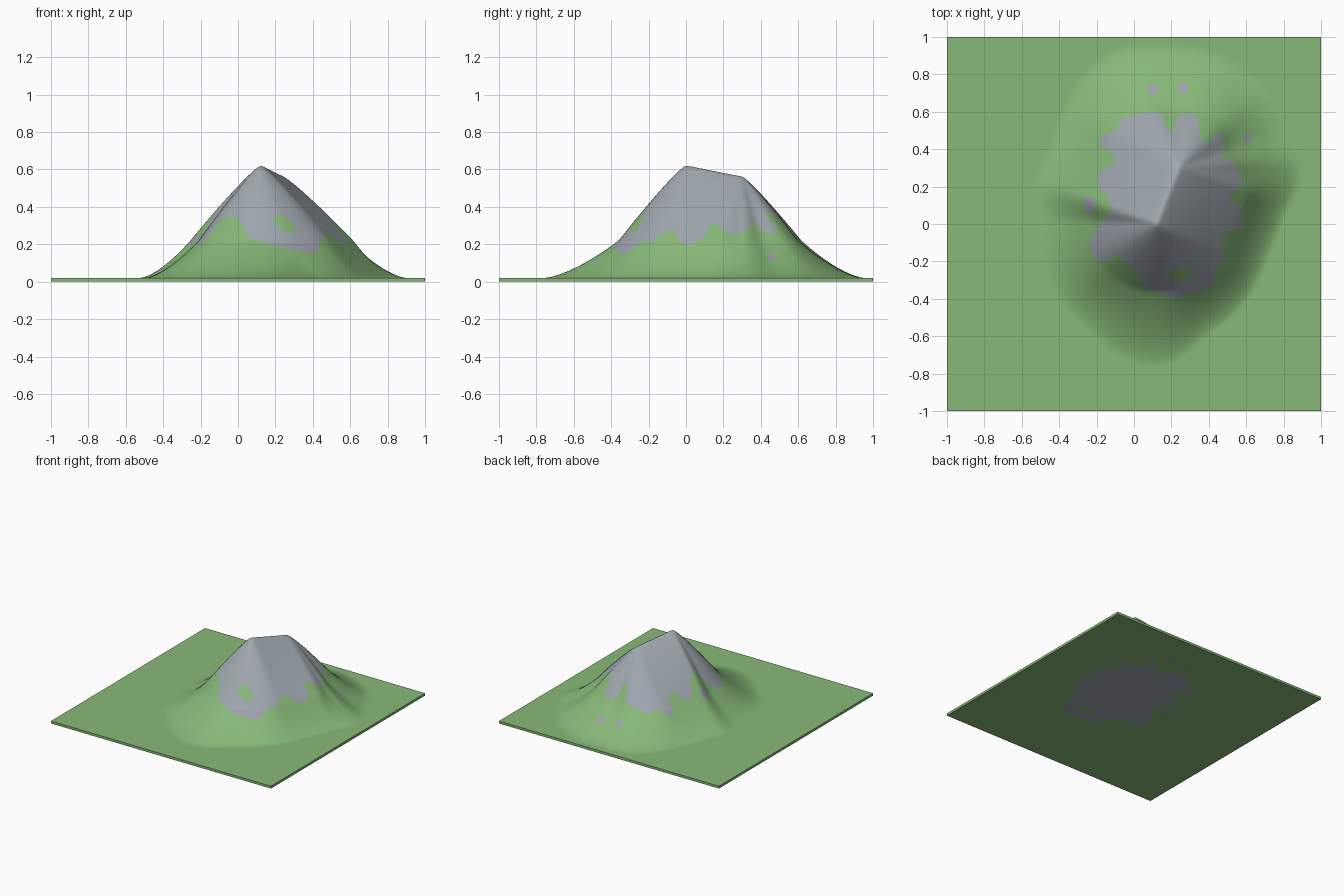
import bpy, bmesh, math

if "Cube" in bpy.data.objects:
    bpy.data.objects.remove(bpy.data.objects["Cube"])

N = 180                       # grid cells per side
BASE = 0.02                   # slab thickness
# summit ridge runs between these two points
A, B = (0.12, 0.0), (0.24, 0.30)
# direction in degrees, radius of the 0.22 contour, radius of the foot
SLOPES = [(0, .35, .66), (22, .30, .60), (48, .33, .62), (90, .30, .65),
          (125, .36, .72), (158, .40, .68), (180, .33, .62), (225, .36, .66),
          (270, .36, .76), (300, .37, .64), (338, .40, .62), (360, .35, .66)]
# ragged edge of the bare rock, seen from above
ROCK = [(.58, .21), (.49, .14), (.58, .09), (.58, .02), (.55, -.03), (.47, -.06),
        (.47, -.14), (.48, -.20), (.44, -.21), (.42, -.33), (.35, -.36), (.20, -.40),
        (.12, -.36), (.06, -.36), (.04, -.30), (-.02, -.21), (-.10, -.16), (-.14, -.20),
        (-.20, -.20), (-.24, -.11), (-.18, 0), (-.12, .06), (-.14, .16), (-.19, .18),
        (-.20, .28), (-.10, .32), (-.10, .37), (-.18, .41), (-.18, .47), (-.09, .50),
        (-.07, .57), (.03, .59), (.14, .61), (.17, .50), (.21, .50), (.23, .59),
        (.33, .59), (.35, .50), (.38, .42), (.46, .50), (.49, .41), (.45, .35),
        (.53, .34), (.57, .26)]
# loose stones (x, y, rx, ry) and one grassy hollow in the rock
STONES = [(.10, .72, .028, .028), (.26, .73, .028, .028),
          (-.24, .10, .03, .045), (.605, .455, .022, .022)]
HOLLOW = (.25, -.265, .06, .035)


def lerp(a, b, t):
    return a + (b - a) * t


def height(x, y):
    dx, dy = B[0] - A[0], B[1] - A[1]
    t = ((x - A[0]) * dx + (y - A[1]) * dy) / (dx * dx + dy * dy)
    t = min(1, max(0, t))
    px, py = x - A[0] - dx * t, y - A[1] - dy * t
    d = math.hypot(px, py)
    ang = math.degrees(math.atan2(py, px)) % 360
    for (a0, m0, f0), (a1, m1, f1) in zip(SLOPES, SLOPES[1:]):
        if a0 <= ang <= a1:
            k = (ang - a0) / (a1 - a0)
            k = k * k * (3 - 2 * k)
            mid, foot = lerp(m0, m1, k), lerp(f0, f1, k)
            break
    crest = 0.625 - 0.06 * t
    if d < mid:
        return crest - (crest - 0.22) * (d / mid) ** 1.13
    v = min(1, (d - mid) / (foot - mid))
    return BASE + (0.22 - BASE) * (1 - v) ** 1.5


def rounded(poly):
    out = []
    for (ax, ay), (bx, by) in zip(poly, poly[1:] + poly[:1]):
        out += [(lerp(ax, bx, .2), lerp(ay, by, .2)), (lerp(ax, bx, .8), lerp(ay, by, .8))]
    return out


def inside(x, y, poly):
    hit = False
    for (ax, ay), (bx, by) in zip(poly, poly[1:] + poly[:1]):
        if (ay > y) != (by > y) and x < ax + (y - ay) * (bx - ax) / (by - ay):
            hit = not hit
    return hit


def in_spot(x, y, s):
    return ((x - s[0]) / s[2]) ** 2 + ((y - s[1]) / s[3]) ** 2 < 1


def material(name, rgb):
    m = bpy.data.materials.new(name)
    m.diffuse_color = (*rgb, 1)
    m.use_nodes = True
    m.node_tree.nodes["Principled BSDF"].inputs["Base Color"].default_value = m.diffuse_color
    return m


# heights on the grid, softened slightly
pos = [-1 + 2 * i / N for i in range(N + 1)]
H = [[height(x, y) for x in pos] for y in pos]
for _ in range(2):
    S = [row[:] for row in H]
    for j in range(1, N):
        for i in range(1, N):
            S[j][i] = (4 * H[j][i] + H[j-1][i] + H[j+1][i] + H[j][i-1] + H[j][i+1]) / 8
    H = S

edge = rounded(rounded(ROCK))


def colour(i, j):
    x, y = -1 + (2 * i + 1) / N, -1 + (2 * j + 1) / N
    if any(in_spot(x, y, s) for s in STONES):
        return 2
    if abs(x - .18) > .45 or abs(y - .1) > .55 or in_spot(x, y, HOLLOW):
        return 0
    if inside(x, y, edge):
        return 2 if H[j][i] < 0.2 else 1
    return 0


# terrain: top surface, flat underside and side walls
bm = bmesh.new()
top = [[bm.verts.new((pos[i], pos[j], H[j][i])) for i in range(N + 1)] for j in range(N + 1)]
bot = [[bm.verts.new((pos[i], pos[j], 0)) for i in range(N + 1)] for j in range(N + 1)]
for j in range(N):
    for i in range(N):
        c = colour(i, j)
        for g, step in ((top, 1), (bot, -1)):
            quad = [g[j][i], g[j][i + 1], g[j + 1][i + 1], g[j + 1][i]][::step]
            bm.faces.new(quad).material_index = c
rim = ([(0, i) for i in range(N)] + [(j, N) for j in range(N)]
       + [(N, i) for i in range(N, 0, -1)] + [(j, 0) for j in range(N, 0, -1)])
for (j0, i0), (j1, i1) in zip(rim, rim[1:] + rim[:1]):
    bm.faces.new((bot[j0][i0], bot[j1][i1], top[j1][i1], top[j0][i0]))

mesh = bpy.data.meshes.new("mountain_terrain")
bm.to_mesh(mesh)
bm.free()
mesh.materials.append(material("grass green", (.243, .485, .188)))
mesh.materials.append(material("rock grey", (.345, .39, .425)))
mesh.materials.append(material("mauve grey rock", (.345, .345, .43)))
for p in mesh.polygons:
    p.use_smooth = True
mesh.set_sharp_from_angle(angle=math.radians(40))
obj = bpy.data.objects.new("mountain_terrain", mesh)
bpy.context.collection.objects.link(obj)
